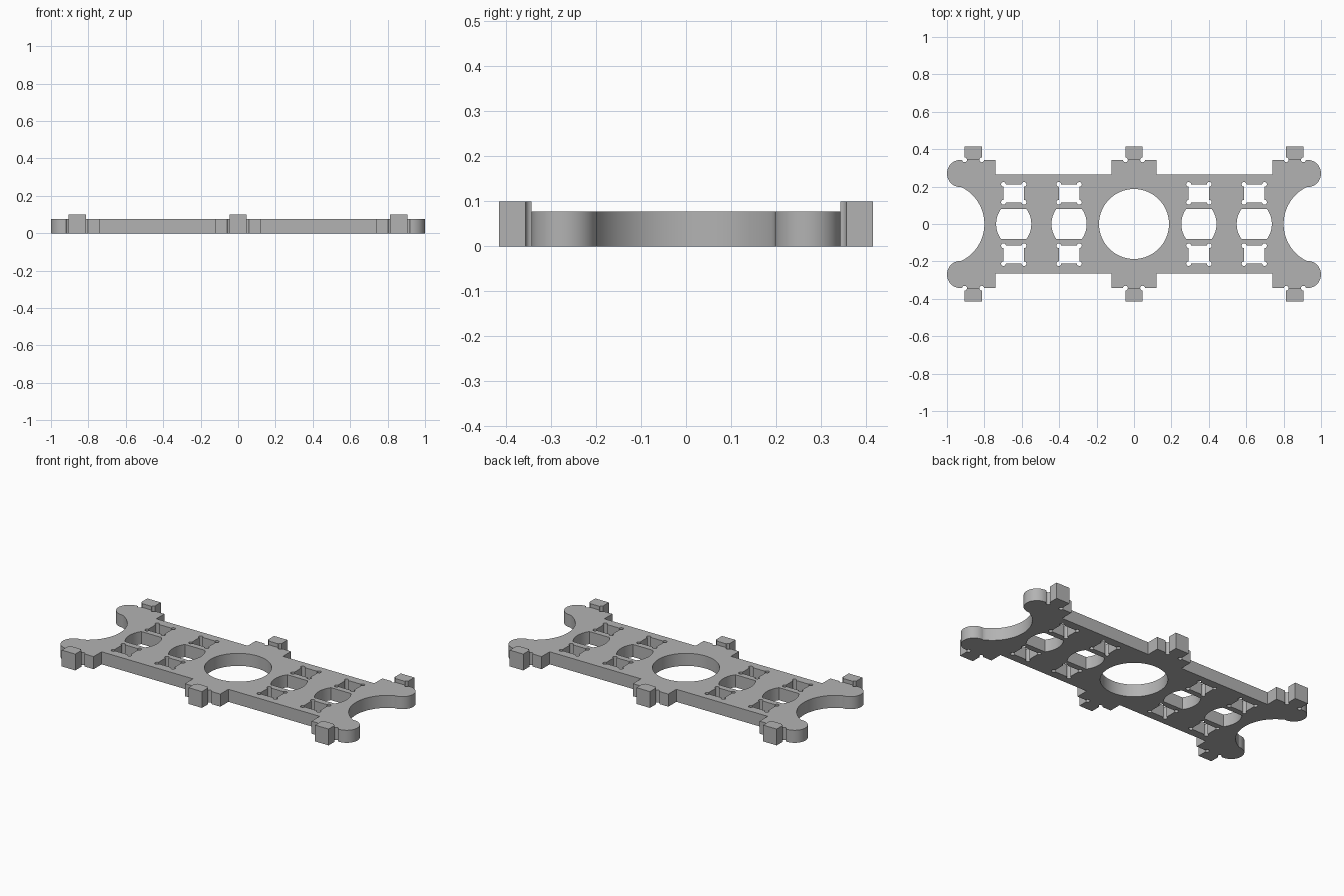
import bpy, bmesh, math

if "Cube" in bpy.data.objects:
    bpy.data.objects.remove(bpy.data.objects["Cube"])

grey = bpy.data.materials.new("plain grey")
grey.diffuse_color = (0.45, 0.45, 0.45, 1)
grey.use_nodes = True
grey.node_tree.nodes["Principled BSDF"].inputs["Base Color"].default_value = grey.diffuse_color

EDGE = 0.343      # outer edge of the pads
NOTCH = 0.013     # relief radius at inner corners
HALF_TAB = 0.046


def arc(cx, cy, r, a0, a1, n=10):
    angles = [math.radians(a0 + (a1 - a0) * i / n) for i in range(n + 1)]
    return [(cx + r * math.cos(a), cy + r * math.sin(a)) for a in angles]


def extrude_loops(name, loops, height):
    """Filled flat loops (inner loops become holes) raised to a height."""
    curve = bpy.data.curves.new(name, 'CURVE')
    curve.dimensions = '2D'
    curve.fill_mode = 'BOTH'
    curve.extrude = height / 2
    for pts in loops:
        spline = curve.splines.new('POLY')
        spline.points.add(len(pts) - 1)
        for p, (x, y) in zip(spline.points, pts):
            p.co = (x, y, 0, 1)
        spline.use_cyclic_u = True
    ob = bpy.data.objects.new(name, curve)
    bpy.context.collection.objects.link(ob)
    bpy.ops.object.select_all(action='DESELECT')
    ob.select_set(True)
    bpy.context.view_layer.objects.active = ob
    bpy.ops.object.convert(target='MESH')
    ob = bpy.context.object
    # weld caps to walls and rest the base on zero
    bm = bmesh.new()
    bm.from_mesh(ob.data)
    bmesh.ops.remove_doubles(bm, verts=bm.verts, dist=1e-5)
    bmesh.ops.recalc_face_normals(bm, faces=bm.faces)
    low = min(v.co.z for v in bm.verts)
    bmesh.ops.translate(bm, verts=bm.verts, vec=(0, 0, -low))
    bm.to_mesh(ob.data)
    bm.free()
    ob.data.materials.clear()
    ob.data.materials.append(grey)
    bpy.ops.object.shade_smooth_by_angle(angle=math.radians(30))
    return ob


# Plate outline: one quarter, mirrored into the other three
quarter = arc(1.02, 0, 0.22, 180, 116.5, 16)
quarter += arc(0.927, 0.27, 0.073, -90, 90, 24)
for x in (0.86 + HALF_TAB, 0.86 - HALF_TAB):
    quarter += arc(x, EDGE, NOTCH, 0, -180)
quarter += [(0.74, EDGE), (0.74, 0.265), (0.12, 0.265), (0.12, EDGE)]
quarter += arc(HALF_TAB, EDGE, NOTCH, 0, -180)
top = quarter + [(-x, y) for x, y in reversed(quarter)]
outline = top + [(x, -y) for x, y in reversed(top[1:-1])]
loops = [outline, arc(0, 0, 0.187, 0, 360, 64)[:-1]]

# Window cut-outs: a barrel opening between two relieved squares
bulge = math.degrees(math.asin(0.08 / 0.137))
for cx in (-0.643, -0.347, 0.347, 0.643):
    loops.append(arc(cx - 0.043, 0, 0.137, -bulge, bulge, 14)
                 + arc(cx + 0.043, 0, 0.137, 180 - bulge, 180 + bulge, 14))
    for cy in (-0.164, 0.164):
        w, h = 0.055, 0.048
        loops.append(arc(cx + w, cy + h, NOTCH, -90, 180)
                     + arc(cx - w, cy + h, NOTCH, 0, 270)
                     + arc(cx - w, cy - h, NOTCH, 90, 360)
                     + arc(cx + w, cy - h, NOTCH, 180, 450))
extrude_loops("plate", loops, 0.077)

# Raised tabs with a relieved neck where they meet the plate
for cx in (-0.86, 0, 0.86):
    for side, s in (("back", 1), ("front", -1)):
        pts = [(cx + HALF_TAB, 0.415), (cx - HALF_TAB, 0.415)]
        pts += arc(cx - HALF_TAB, EDGE, NOTCH, 90, 0, 6)
        pts += arc(cx + HALF_TAB, EDGE, NOTCH, 180, 90, 6)
        extrude_loops(side + "_tab", [[(x, s * y) for x, y in pts]], 0.1)
